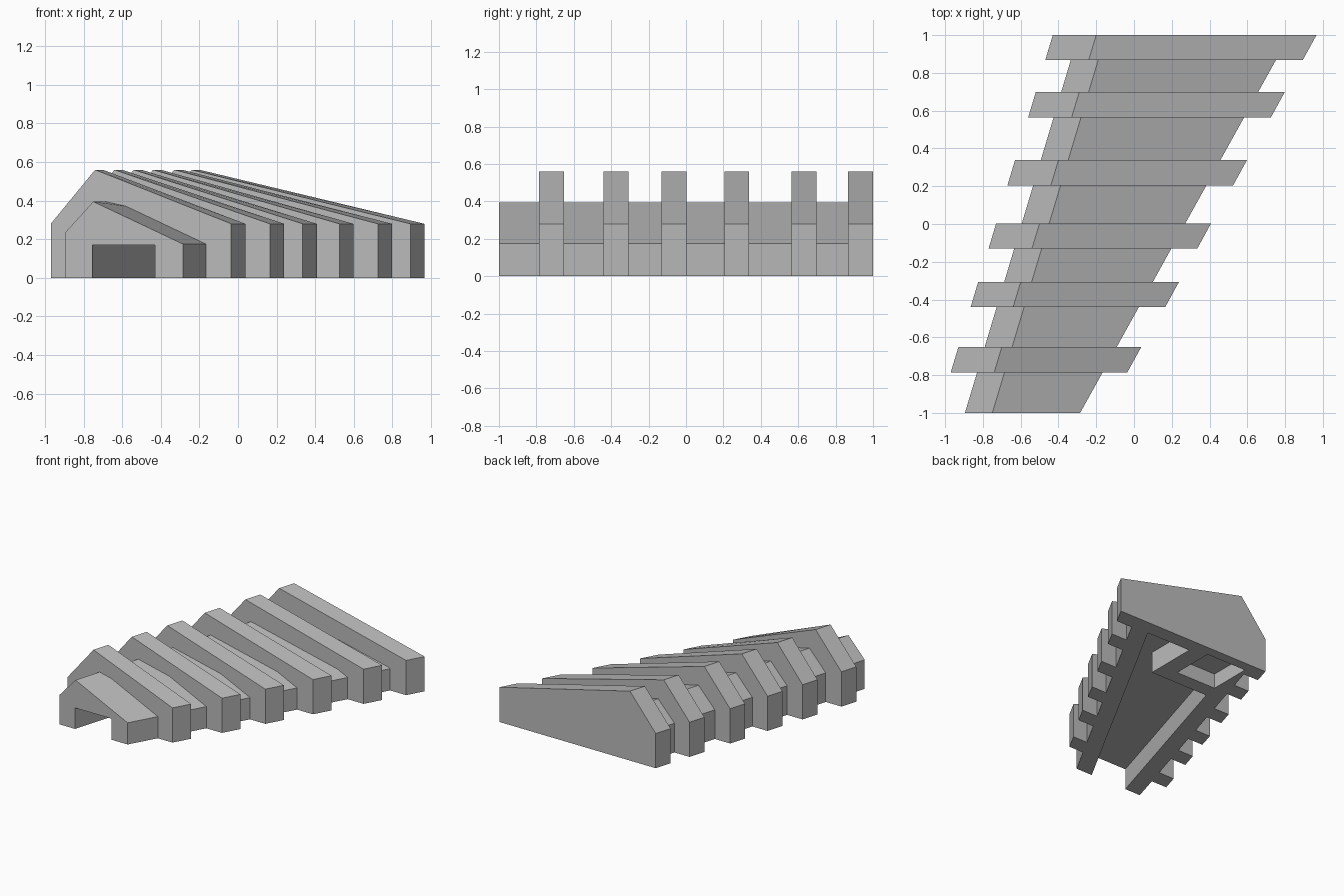
import bpy, bmesh

if "Cube" in bpy.data.objects:
    bpy.data.objects.remove(bpy.data.objects["Cube"], do_unlink=True)

grey = bpy.data.materials.new("plain_grey")
grey.use_nodes = True
colour = (0.5, 0.5, 0.5, 1)
grey.diffuse_color = colour
grey.node_tree.nodes["Principled BSDF"].inputs["Base Color"].default_value = colour


def loft(name, start, end):
    """Solid between two matching rings of points."""
    bm = bmesh.new()
    a = [bm.verts.new(p) for p in start]
    b = [bm.verts.new(p) for p in end]
    n = len(a)
    bm.faces.new(a)
    bm.faces.new(b[::-1])
    for i in range(n):
        j = (i + 1) % n
        bm.faces.new((a[j], a[i], b[i], b[j]))
    bmesh.ops.recalc_face_normals(bm, faces=bm.faces)
    mesh = bpy.data.meshes.new(name)
    bm.to_mesh(mesh)
    bm.free()
    mesh.materials.append(grey)
    obj = bpy.data.objects.new(name, mesh)
    bpy.context.collection.objects.link(obj)
    return obj


def gable(y, left, ridge, right, heights, floor=0):
    """Five-sided house section at depth y."""
    zl, zr, ze = heights
    return [(left, y, floor), (right, y, floor), (right, y, ze),
            (ridge, y, zr), (left, y, zl)]


def prism(name, outline, low, high):
    return loft(name, [(x, y, low) for x, y in outline],
                [(x, y, high) for x, y in outline])


def cut(obj, cutter):
    mod = obj.modifiers.new("cut", "BOOLEAN")
    mod.operation = "DIFFERENCE"
    mod.solver = "EXACT"
    mod.object = cutter
    graph = bpy.context.evaluated_depsgraph_get()
    mesh = bpy.data.meshes.new_from_object(obj.evaluated_get(graph))
    obj.modifiers.clear()
    obj.data = mesh


# Skewed hall, widening towards the back
def hall(name, floor):
    walls = (0.235, 0.395, 0.175)
    front = gable(-1, -0.895, -0.75, -0.285, walls, floor)
    back = gable(0.95, -0.31, -0.165, 0.797, walls, floor)
    return loft(name, front, back)


body = hall("hall", 0)
saddle = hall("saddle_cutter", -0.1)

# Passage and rear room, open at the floor
passage = prism("passage_cutter",
                [(-0.785, -1.1), (-0.485, -1.1), (0.604, 0.88),
                 (0.205, 0.88), (0.205, 0.45), (-0.32, 0.45)], -0.1, 0.17)
room = prism("room_cutter",
             [(-0.30, 0.57), (0.06, 0.57), (0.06, 0.92), (-0.30, 0.92)], -0.1, 0.12)
cut(body, passage)
cut(body, room)

# Six raised ribs straddling the hall: front y, left, ridge, right
ribs = [(-0.785, -0.97, -0.74, -0.035), (-0.44, -0.865, -0.64, 0.165),
        (-0.13, -0.77, -0.54, 0.335), (0.205, -0.67, -0.44, 0.525),
        (0.565, -0.56, -0.33, 0.725), (0.867, -0.47, -0.24, 0.893)]
for i, (y, left, ridge, right) in enumerate(ribs):
    walls = (0.28, 0.56, 0.28)
    rib = loft(f"rib_{i + 1}", gable(y, left, ridge, right, walls),
               gable(y + 0.133, left + 0.04, ridge + 0.04, right + 0.073, walls))
    cut(rib, saddle)

for helper in (saddle, passage, room):
    bpy.data.objects.remove(helper, do_unlink=True)
